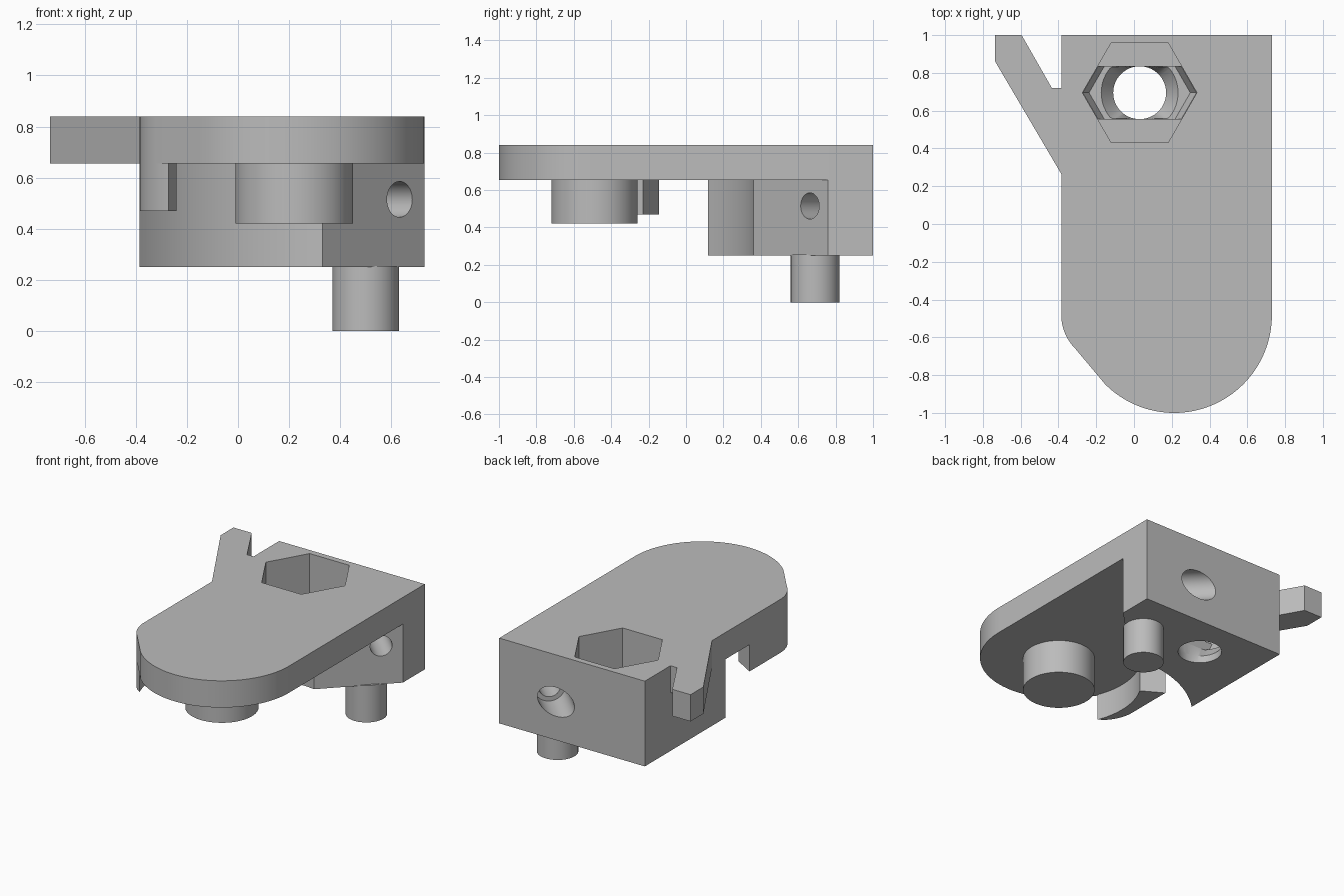
import bpy
import bmesh
from math import cos, sin, radians, sqrt
from mathutils import Matrix

cube = bpy.data.objects.get("Cube")
if cube:
    bpy.data.objects.remove(cube, do_unlink=True)

grey = bpy.data.materials.new("plain grey")
grey.use_nodes = True
grey.diffuse_color = (0.5, 0.5, 0.5, 1)
grey.node_tree.nodes["Principled BSDF"].inputs["Base Color"].default_value = (0.5, 0.5, 0.5, 1)

UNDERSIDE, TOP, BLOCK_BASE = 0.655, 0.84, 0.25
LEFT, RIGHT, BACK = -0.385, 0.73, 1.0
BOSS = (0.22, -0.49)
NUT = (0.03, 0.695)


def arc(centre, radius, start, end, steps=24):
    """Points along an arc, angles in degrees."""
    angles = [radians(start + (end - start) * i / steps) for i in range(steps + 1)]
    return [(centre[0] + radius * cos(a), centre[1] + radius * sin(a)) for a in angles]


def circle(centre, radius, sides=64):
    return arc(centre, radius, 0, 360, sides)[:-1]


def prism(name, lower, z0, z1, upper=None):
    """Solid between two outlines with equal point counts."""
    upper = upper or lower
    bm = bmesh.new()
    low = [bm.verts.new((x, y, z0)) for x, y in lower]
    high = [bm.verts.new((x, y, z1)) for x, y in upper]
    bm.faces.new(low)
    bm.faces.new(high)
    n = len(low)
    for i in range(n):
        j = (i + 1) % n
        bm.faces.new((low[i], low[j], high[j], high[i]))
    bmesh.ops.recalc_face_normals(bm, faces=bm.faces)
    mesh = bpy.data.meshes.new(name)
    bm.to_mesh(mesh)
    bm.free()
    mesh.materials.append(grey)
    obj = bpy.data.objects.new(name, mesh)
    bpy.context.collection.objects.link(obj)
    return obj


def activate(obj):
    bpy.ops.object.select_all(action='DESELECT')
    obj.select_set(True)
    bpy.context.view_layer.objects.active = obj


def cut(obj, cutters):
    activate(obj)
    for cutter in cutters:
        mod = obj.modifiers.new("cut", 'BOOLEAN')
        mod.operation = 'DIFFERENCE'
        mod.solver = 'EXACT'
        mod.object = cutter
        bpy.ops.object.modifier_apply(modifier=mod.name)


# Plate with rounded front and angled arm
corner = arc((-0.129, -0.48), 0.256, 180, 225, 12)
outline = [(RIGHT, BACK), (LEFT, BACK), (LEFT, 0.72), (-0.435, 0.72), (-0.595, BACK),
           (-0.735, BACK), (-0.735, 0.86), (LEFT, 0.265)]
outline += corner + arc((0.213, -0.483), 0.517, 225, 360, 48)
plate = prism("plate", outline, UNDERSIDE, TOP)

# Rear block with a concave front and an angled corner
front = arc(BOSS, 0.858, 134.8, 82.6, 32)
block = prism("rear_block", [(LEFT, BACK)] + front + [(RIGHT, 0.76), (RIGHT, BACK)],
              BLOCK_BASE, UNDERSIDE)

# Round boss, pin and curved stop under the plate
boss = prism("boss", circle(BOSS, 0.23), 0.42, UNDERSIDE)
pin = prism("pin", circle((0.5, 0.69), 0.13), 0, BLOCK_BASE + 0.005)
stop_outline = [(LEFT, -0.145)] + corner + arc(BOSS, 0.53, 202, 150.5, 20)
stop = prism("curved_stop", stop_outline, 0.47, UNDERSIDE)


# Stepped nut pocket
def nut_band(radius, half=0.14):
    x = radius - half / sqrt(3)
    points = [(radius, 0), (x, half), (-x, half), (-radius, 0), (-x, -half), (x, -half)]
    return [(NUT[0] + px, NUT[1] + py) for px, py in points]


band_circle = [(x, max(NUT[1] - 0.138, min(NUT[1] + 0.138, y)))
               for x, y in circle(NUT, 0.205)]
hexagon = prism("nut_pocket_cutter", circle(NUT, 0.303, 6), 0.45, 1)
band = prism("pocket_step_cutter", nut_band(0.268), 0.38, 0.452, nut_band(0.302))
cone = prism("pocket_cone_cutter", circle(NUT, 0.14), 0.3, 0.382, band_circle)
hole = prism("bolt_hole_cutter", circle(NUT, 0.14), 0.1, 0.302)

# Diagonal cross bore, wider toward the back
turn = (Matrix.Translation((0.635, 0.66, 0.515)) @ Matrix.Rotation(radians(45), 4, 'Z')
        @ Matrix.Rotation(radians(-90), 4, 'X'))
bore = prism("cross_bore_cutter", circle((0, 0), 0.07), -0.3, 0.9)
wide_bore = prism("wide_bore_cutter", circle((0, 0), 0.1), 0.25, 0.8)
for cutter in (bore, wide_bore):
    cutter.data.transform(turn)

cut(plate, [hexagon])
cut(block, [hexagon, band, cone, hole, bore, wide_bore])
for cutter in (hexagon, band, cone, hole, bore, wide_bore):
    bpy.data.objects.remove(cutter, do_unlink=True)

for part in (plate, block, boss, pin, stop):
    activate(part)
    bpy.ops.object.shade_smooth_by_angle(angle=radians(25))
